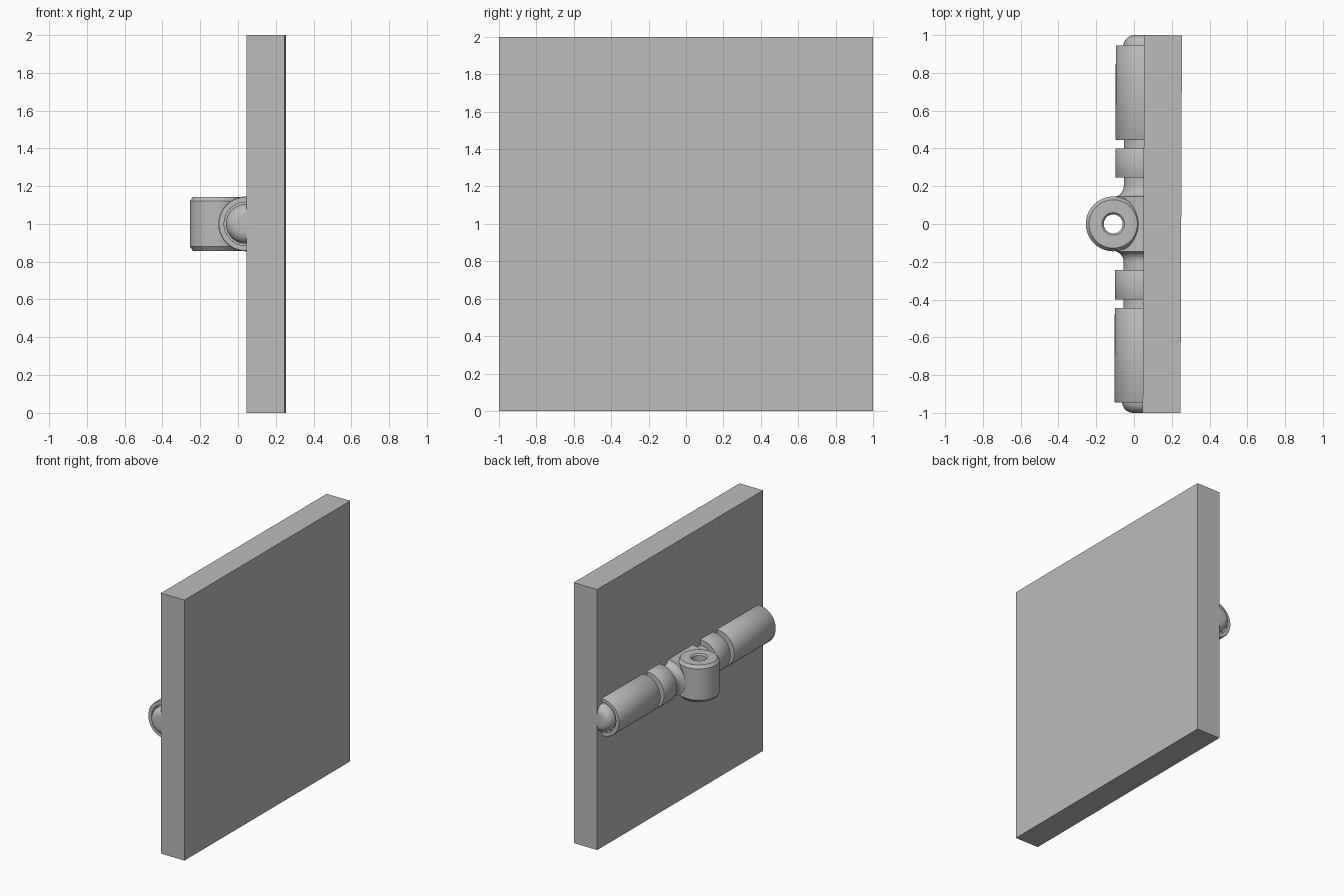
import bpy, bmesh, math
from mathutils import Matrix

cube = bpy.data.objects.get("Cube")
if cube:
    bpy.data.objects.remove(cube, do_unlink=True)

grey = bpy.data.materials.new("plain grey")
grey.use_nodes = True
COLOUR = (0.5, 0.5, 0.5, 1)
grey.diffuse_color = COLOUR
grey.node_tree.nodes["Principled BSDF"].inputs["Base Color"].default_value = COLOUR

TILT = Matrix.Rotation(-0.004, 4, "Z")
AXIS_X, MID_Z = 0.045, 1.0
HUB_X = -0.11


def finish(name, bm, matrix, smooth=True):
    bmesh.ops.recalc_face_normals(bm, faces=bm.faces)
    mesh = bpy.data.meshes.new(name)
    bm.to_mesh(mesh)
    bm.free()
    mesh.transform(TILT @ matrix)
    mesh.materials.append(grey)
    obj = bpy.data.objects.new(name, mesh)
    bpy.context.collection.objects.link(obj)
    bpy.ops.object.select_all(action="DESELECT")
    obj.select_set(True)
    bpy.context.view_layer.objects.active = obj
    if smooth:
        bpy.ops.object.shade_smooth_by_angle(angle=math.radians(35))
    return obj


def lathe(name, profile, matrix, closed=False, sides=40):
    """Revolve (radius, height) points about the local z axis."""
    bm = bmesh.new()
    verts = [bm.verts.new((r, 0, h)) for r, h in profile]
    edges = [bm.edges.new(pair) for pair in zip(verts, verts[1:])]
    if closed:
        edges.append(bm.edges.new((verts[-1], verts[0])))
    bmesh.ops.spin(bm, geom=verts + edges, axis=(0, 0, 1), cent=(0, 0, 0),
                   angle=math.tau, steps=sides)
    bmesh.ops.remove_doubles(bm, verts=bm.verts, dist=0.0001)
    return finish(name, bm, matrix)


# Mounting slab
bm = bmesh.new()
bmesh.ops.create_cube(bm, size=1)
finish("slab", bm, Matrix.Translation((0.15, 0, 1)) @ Matrix.Diagonal((0.2, 2, 2, 1)), False)

# Rod halves with rounded tips, collars and open sleeves
for side, turn in (("back", -1), ("front", 1)):
    along = Matrix.Translation((AXIS_X, 0, MID_Z)) @ Matrix.Rotation(turn * math.pi / 2, 4, "X")
    tip = [(0.045 + 0.06 * math.cos(a), 0.94 + 0.06 * math.sin(a))
           for a in (i * math.pi / 16 for i in range(9))]
    lathe(side + "_rod", [(0, 0.22), (0.1, 0.22), (0.1, 0.9)] + tip + [(0, 1)], along)
    lathe(side + "_collar", [(0, 0.245), (0.142, 0.245), (0.145, 0.25), (0.145, 0.395),
                             (0.142, 0.4), (0, 0.4)], along)
    lathe(side + "_sleeve", [(0.1, 0.445), (0.142, 0.445), (0.145, 0.45), (0.145, 0.94),
                             (0.142, 0.945), (0.115, 0.945), (0.115, 0.9), (0.1, 0.9)], along, True)

# Neck flaring into the hub from both sides
flare = [(0.15 - 0.05 * math.sin(a), 0.2 - 0.055 * math.cos(a))
         for a in (i * math.pi / 16 for i in range(1, 9))]
half = [(0.138, 0.13)] + flare + [(0.1, 0.26)]
profile = [(0, -0.26)] + [(r, -h) for r, h in reversed(half)] + half + [(0, 0.26)]
neck = lathe("flared_neck", profile, Matrix.Translation((AXIS_X, 0, MID_Z))
             @ Matrix.Rotation(-math.pi / 2, 4, "X"))

# Upright hub with a bevelled rim and a through hole
upright = Matrix.Translation((HUB_X, 0, MID_Z))
hub_top = [(0.145, 0.12), (0.128, 0.143), (0.06, 0.143), (0.05, 0.133)]
lathe("hub", [(r, -h) for r, h in reversed(hub_top)] + hub_top, upright, True)

# Clear the hole through the neck
cutter = lathe("hole_cutter", [(0, -0.3), (0.052, -0.3), (0.052, 0.3), (0, 0.3)], upright)
cutter.hide_render = True
cut = neck.modifiers.new("hole", "BOOLEAN")
cut.operation = "DIFFERENCE"
cut.object = cutter
bpy.context.view_layer.objects.active = neck
bpy.ops.object.modifier_apply(modifier=cut.name)
bpy.data.objects.remove(cutter, do_unlink=True)
